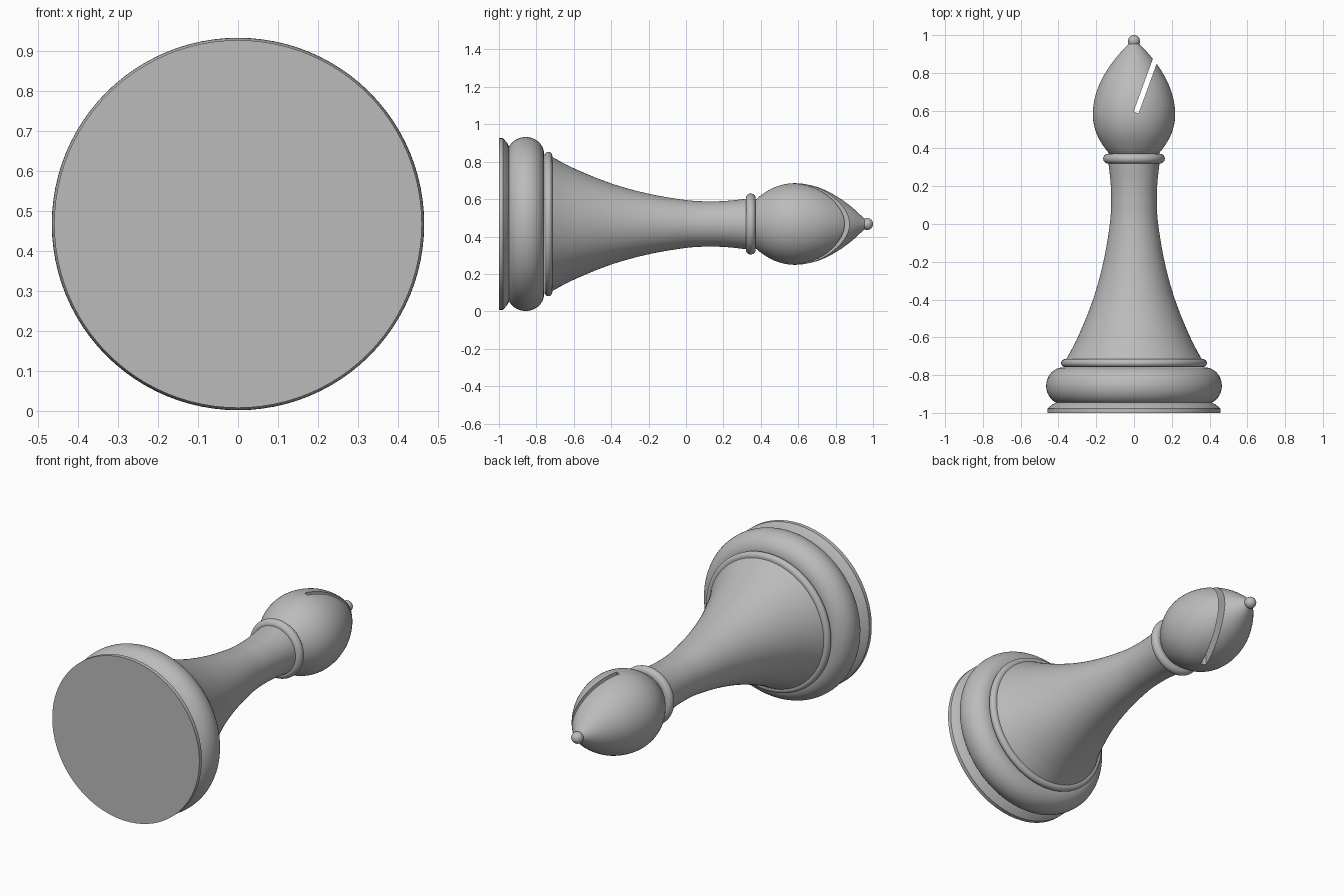
import bpy, bmesh, math
from mathutils import Matrix, Vector

cube = bpy.data.objects.get("Cube")
if cube:
    bpy.data.objects.remove(cube, do_unlink=True)

AXIS_Z = 0.467
SEGMENTS = 96

grey = bpy.data.materials.new("plain grey")
grey.use_nodes = True
colour = (0.5, 0.5, 0.5, 1)
grey.diffuse_color = colour
grey.node_tree.nodes["Principled BSDF"].inputs["Base Color"].default_value = colour


def smooth_path(points, steps=8):
    """Catmull-Rom curve through (y, radius) points."""
    p = [Vector(q) for q in points]
    p = [2 * p[0] - p[1]] + p + [2 * p[-1] - p[-2]]
    out = []
    for a, b, c, d in zip(p, p[1:], p[2:], p[3:]):
        for i in range(steps):
            t = i / steps
            out.append(0.5 * (2 * b + (c - a) * t + (2 * a - 5 * b + 4 * c - d) * t**2
                              + (3 * b - a - 3 * c + d) * t**3))
    return out + [p[-2]]


def bulge(y, half, radius, depth, steps=24):
    """Half-ellipse rim: centre y, half width, outer radius, bulge depth."""
    return [(y - half * math.cos(math.pi * i / steps),
             radius - depth + depth * math.sin(math.pi * i / steps))
            for i in range(steps + 1)]


def lathe(name, profile):
    """Closed solid turned around the lying piece's y axis."""
    bm = bmesh.new()
    rings = []
    for y, r in profile:
        rings.append([bm.verts.new((r * math.cos(a), y, AXIS_Z + r * math.sin(a)))
                      for a in (math.tau * k / SEGMENTS for k in range(SEGMENTS))])
    for low, high in zip(rings, rings[1:]):
        for k in range(SEGMENTS):
            n = (k + 1) % SEGMENTS
            bm.faces.new((low[k], low[n], high[n], high[k]))
    bm.faces.new(rings[0])
    bm.faces.new(rings[-1])
    bmesh.ops.recalc_face_normals(bm, faces=bm.faces)
    return finish(name, bm)


def finish(name, bm):
    mesh = bpy.data.meshes.new(name)
    bm.to_mesh(mesh)
    bm.free()
    mesh.materials.append(grey)
    obj = bpy.data.objects.new(name, mesh)
    bpy.context.collection.objects.link(obj)
    return obj


# Foot: flat disc, rounded rim and thin collar
parts = [
    lathe("foot_disc", [(-1, 0.459), (-0.978, 0.459), (-0.955, 0.432), (-0.94, 0.4)]),
    lathe("foot_rim", bulge(-0.857, 0.098, 0.465, 0.09)),
    lathe("lower_collar", bulge(-0.736, 0.021, 0.386, 0.021)),
]

# Flared stem and neck collar
parts.append(lathe("stem", smooth_path([
    (-0.74, 0.372), (-0.6, 0.298), (-0.4, 0.217), (-0.2, 0.162),
    (0, 0.128), (0.12, 0.121), (0.22, 0.124), (0.34, 0.137)])))
parts.append(lathe("neck_collar", bulge(0.346, 0.026, 0.163, 0.026)))

# Pointed head
head = lathe("head", smooth_path([
    (0.36, 0.118), (0.4, 0.153), (0.46, 0.19), (0.52, 0.211), (0.585, 0.218), (0.66, 0.209),
    (0.74, 0.183), (0.82, 0.139), (0.89, 0.087), (0.95, 0.032), (0.965, 0.018)]))
parts.append(head)

# Slanted slot cut through the head
length, width = 0.5, 0.028
direction = Vector((math.sin(math.radians(20)), math.cos(math.radians(20)), 0))
centre = Vector((0.011, 0.59, AXIS_Z)) + direction * length / 2
bm = bmesh.new()
bmesh.ops.create_cube(bm, size=1, matrix=Matrix.Translation(centre)
                      @ Matrix.Rotation(math.radians(-20), 4, "Z")
                      @ Matrix.Diagonal((width, length, 1, 1)))
cutter = finish("slot_cutter", bm)
cutter.hide_render = True
cut = head.modifiers.new("slot", "BOOLEAN")
cut.operation, cut.solver, cut.object = "DIFFERENCE", "EXACT", cutter
bpy.context.view_layer.objects.active = head
bpy.ops.object.modifier_apply(modifier=cut.name)
bpy.data.objects.remove(cutter, do_unlink=True)

# Ball at the tip
bm = bmesh.new()
bmesh.ops.create_uvsphere(bm, u_segments=32, v_segments=16, radius=0.032,
                          matrix=Matrix.Translation((0, 0.968, AXIS_Z)))
parts.append(finish("tip_ball", bm))

# Smooth shading with sharp rims
bpy.ops.object.select_all(action="DESELECT")
for obj in parts:
    obj.select_set(True)
bpy.context.view_layer.objects.active = head
bpy.ops.object.shade_smooth_by_angle(angle=math.radians(30))
